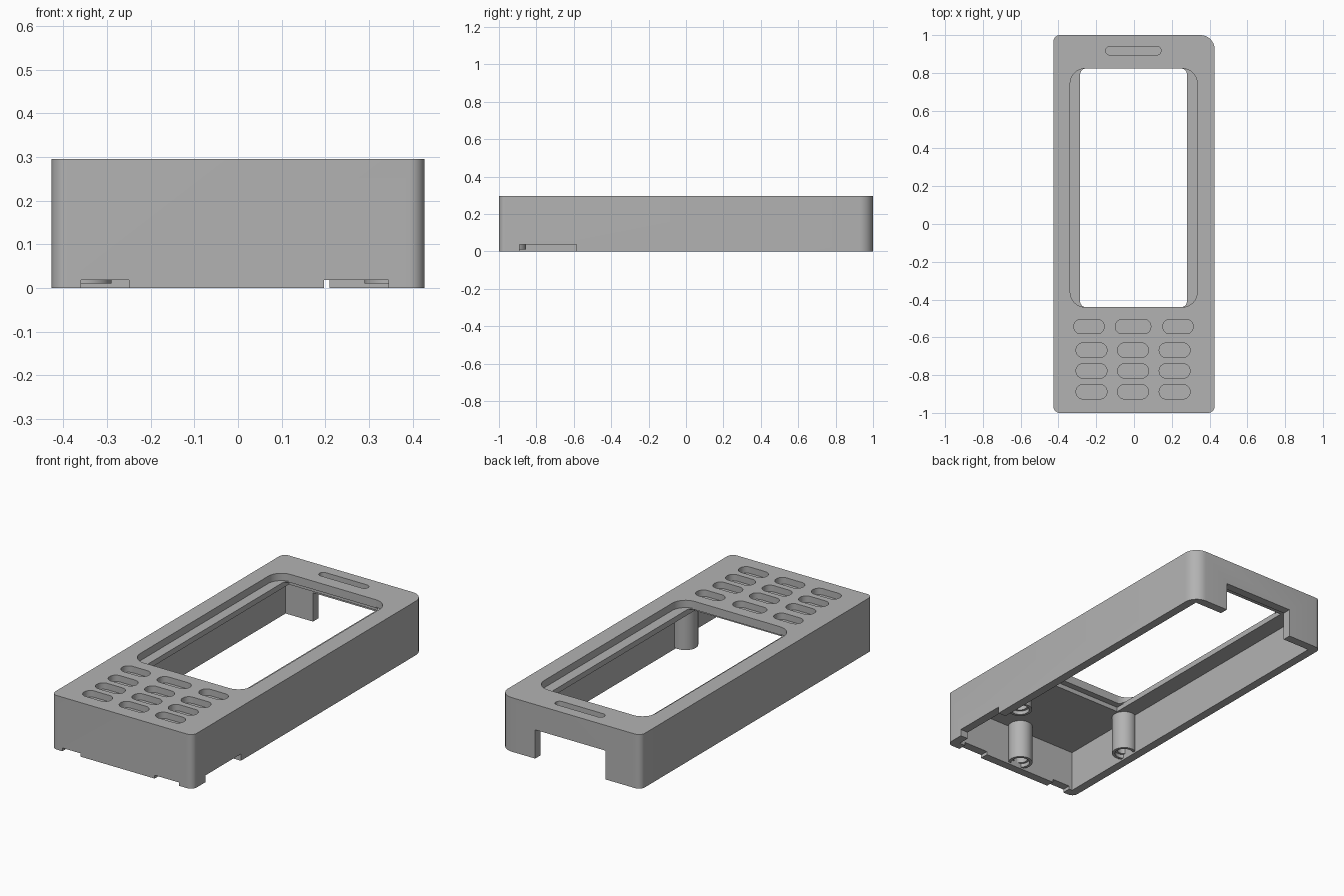
import bpy, math
from mathutils import Matrix

if "Cube" in bpy.data.objects:
    bpy.data.objects.remove(bpy.data.objects["Cube"])

grey = bpy.data.materials.new("plain grey")
grey.use_nodes = True
COLOUR = (0.45, 0.45, 0.45, 1)
grey.diffuse_color = COLOUR
grey.node_tree.nodes["Principled BSDF"].inputs["Base Color"].default_value = COLOUR


def rounded(x0, x1, y0, y1, radii, steps=8):
    """Rounded rectangle outline, counter-clockwise from front left."""
    corners = [(x0, y0, 1, 1), (x1, y0, -1, 1), (x1, y1, -1, -1), (x0, y1, 1, -1)]
    points = []
    for i, ((x, y, sx, sy), r) in enumerate(zip(corners, radii)):
        if r == 0:
            points.append((x, y))
            continue
        for k in range(steps + 1):
            a = math.pi * (1 + i / 2 + k / steps / 2)
            points.append((x + sx * r + r * math.cos(a), y + sy * r + r * math.sin(a)))
    return points


def circle(x, y, r, n=40):
    return [(x + r * math.cos(math.tau * k / n), y + r * math.sin(math.tau * k / n))
            for k in range(n)]


def prism(name, outline, z0, z1):
    n = len(outline)
    verts = [(x, y, z) for z in (z0, z1) for x, y in outline]
    faces = [list(range(n))[::-1], list(range(n, 2 * n))]
    faces += [(i, (i + 1) % n, n + (i + 1) % n, n + i) for i in range(n)]
    mesh = bpy.data.meshes.new(name)
    mesh.from_pydata(verts, [], faces)
    mesh.materials.append(grey)
    ob = bpy.data.objects.new(name, mesh)
    bpy.context.collection.objects.link(ob)
    return ob


def cut(target, outline, z0, z1):
    """Subtract a prism from the target and discard the cutter."""
    cutter = prism("cutter", outline, z0, z1)
    cutter.hide_render = True
    mod = target.modifiers.new("cut", "BOOLEAN")
    mod.operation, mod.solver, mod.object = "DIFFERENCE", "EXACT", cutter
    bpy.context.view_layer.objects.active = target
    bpy.ops.object.modifier_apply(modifier=mod.name)
    bpy.data.objects.remove(cutter)


def box(x0, x1, y0, y1):
    return rounded(x0, x1, y0, y1, (0, 0, 0, 0))


def smooth(ob):
    bpy.ops.object.select_all(action="DESELECT")
    ob.select_set(True)
    bpy.context.view_layer.objects.active = ob
    bpy.ops.object.shade_smooth_by_angle(angle=math.radians(30))


W, H, CEILING = 0.427, 0.295, 0.225

# Outer shell, hollowed from below
shell = prism("case_shell", rounded(-W, W, -1, 1, (0.035, 0.035, 0.075, 0.035)), 0, H)
cut(shell, box(-0.38, 0.38, -0.953, 0.953), -0.1, CEILING)

# Screen recess, screen opening and the pocket under its ends
window = rounded(-0.338, 0.335, -0.44, 0.823, (0.08,) * 4)
cut(shell, window, 0.255, 0.4)
cut(shell, rounded(-0.285, 0.28, -0.44, 0.823, (0.03,) * 4), 0.1, 0.4)
cut(shell, box(-0.285, 0.28, -0.475, 0.845), 0.1, 0.25)

# Earpiece slot
cut(shell, rounded(-0.15, 0.143, 0.895, 0.94, (0.022,) * 4), 0.26, 0.4)

# Keypad recesses: a wider top row and three regular rows
keys = [(-0.238, -0.543, 0.16), (-0.005, -0.543, 0.188), (0.233, -0.543, 0.16)]
keys += [(x, y, 0.163) for y in (-0.668, -0.778, -0.888) for x in (-0.225, -0.005, 0.215)]
for x, y, w in keys:
    cut(shell, rounded(x - w / 2, x + w / 2, y - 0.038, y + 0.038, (0.036,) * 4), 0.26, 0.4)

# Cable opening in the back wall
cut(shell, box(-0.215, 0.21, 0.9, 1.1), -0.1, 0.157)

# Shallow notches along the lower edge, front and left
cut(shell, box(-0.36, -0.25, -1.1, -0.9), -0.1, 0.018)
cut(shell, box(0.197, 0.345, -1.1, -0.9), -0.1, 0.018)
cut(shell, box(0.35, 0.5, -0.89, -0.585), -0.1, 0.037)
smooth(shell)

# Screw bosses with a stepped bore
for name, x, y in (("front_boss", 0, -0.918), ("left_boss", 0.353, -0.5),
                   ("right_boss", -0.353, -0.5)):
    boss = prism(name, circle(x, y, 0.063), 0.01, CEILING + 0.005)
    cut(boss, circle(x, y, 0.048), -0.1, 0.03)
    cut(boss, circle(x, y, 0.036), -0.1, 0.17)
    smooth(boss)
